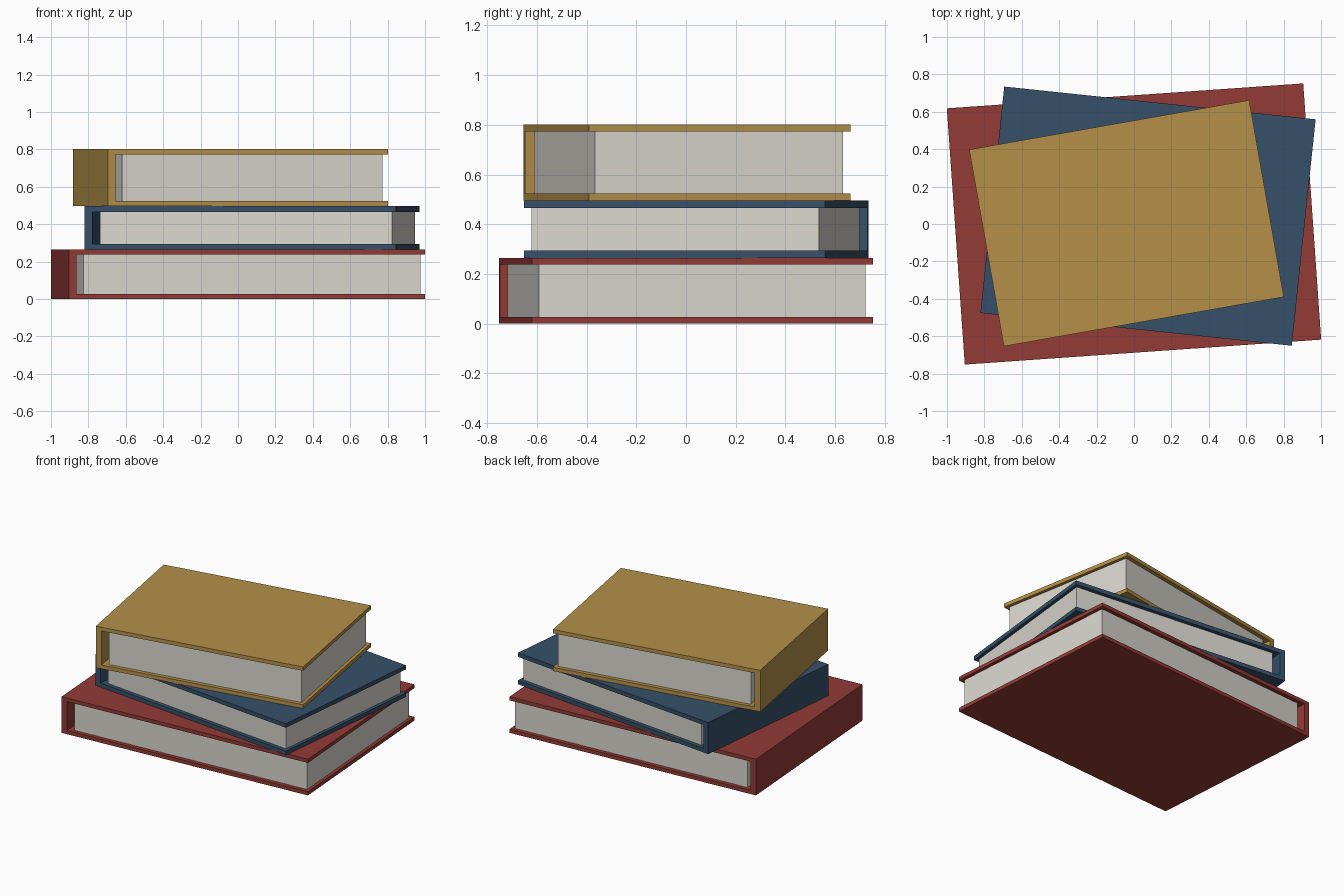
import bpy
import bmesh
from math import radians
from mathutils import Matrix

cube = bpy.data.objects.get("Cube")
if cube:
    bpy.data.objects.remove(cube, do_unlink=True)


def make_material(name, rgb):
    mat = bpy.data.materials.new(name)
    mat.use_nodes = True
    mat.diffuse_color = (*rgb, 1)
    mat.node_tree.nodes["Principled BSDF"].inputs["Base Color"].default_value = (*rgb, 1)
    return mat


def extrude_profile(name, profile, half_depth, placement, mat):
    """Extrude an x-z outline along y, centred on y = 0."""
    bm = bmesh.new()
    face = bm.faces.new([bm.verts.new((x, -half_depth, z)) for x, z in profile])
    grown = bmesh.ops.extrude_face_region(bm, geom=[face])
    verts = [v for v in grown["geom"] if isinstance(v, bmesh.types.BMVert)]
    bmesh.ops.translate(bm, verts=verts, vec=(0, 2 * half_depth, 0))
    bmesh.ops.recalc_face_normals(bm, faces=bm.faces)
    mesh = bpy.data.meshes.new(name)
    bm.to_mesh(mesh)
    bm.free()
    mesh.materials.append(mat)
    obj = bpy.data.objects.new(name, mesh)
    obj.matrix_world = placement
    bpy.context.collection.objects.link(obj)
    return obj


paper = make_material("cream paper", (0.70, 0.68, 0.62))


def make_book(name, mat, length, width, height, board, centre, base, angle):
    spine, gap, inset = 0.042, 0.04, 0.023
    left, right = -length / 2, length / 2
    inner = left + spine
    low, high = board, height - board
    placement = Matrix.Translation((*centre, base)) @ Matrix.Rotation(radians(angle), 4, "Z")

    # Boards and spine as one C-shaped cover
    cover = [(left, 0), (right, 0), (right, low), (inner, low),
             (inner, high), (right, high), (right, height), (left, height)]
    extrude_profile(name + "_cover", cover, width / 2, placement, mat)

    # Page block set back from the cover edges
    start, end = inner + gap, right - inset
    pages = [(start, low), (end, low), (end, high), (start, high)]
    extrude_profile(name + "_pages", pages, width / 2 - 0.028, placement, paper)


# Stack of three books, each turned differently
red = make_material("red cloth", (0.29, 0.043, 0.036))
blue = make_material("navy cloth", (0.038, 0.081, 0.142))
ochre = make_material("ochre cloth", (0.46, 0.28, 0.066))
make_book("bottom_book", red, 1.91, 1.373, 0.265, 0.027, (0, 0), 0, 4)
make_book("middle_book", blue, 1.674, 1.217, 0.231, 0.03, (0.075, 0.042), 0.265, -6)
make_book("top_book", ochre, 1.52, 1.068, 0.305, 0.028, (-0.04, 0.004), 0.496, 10)
